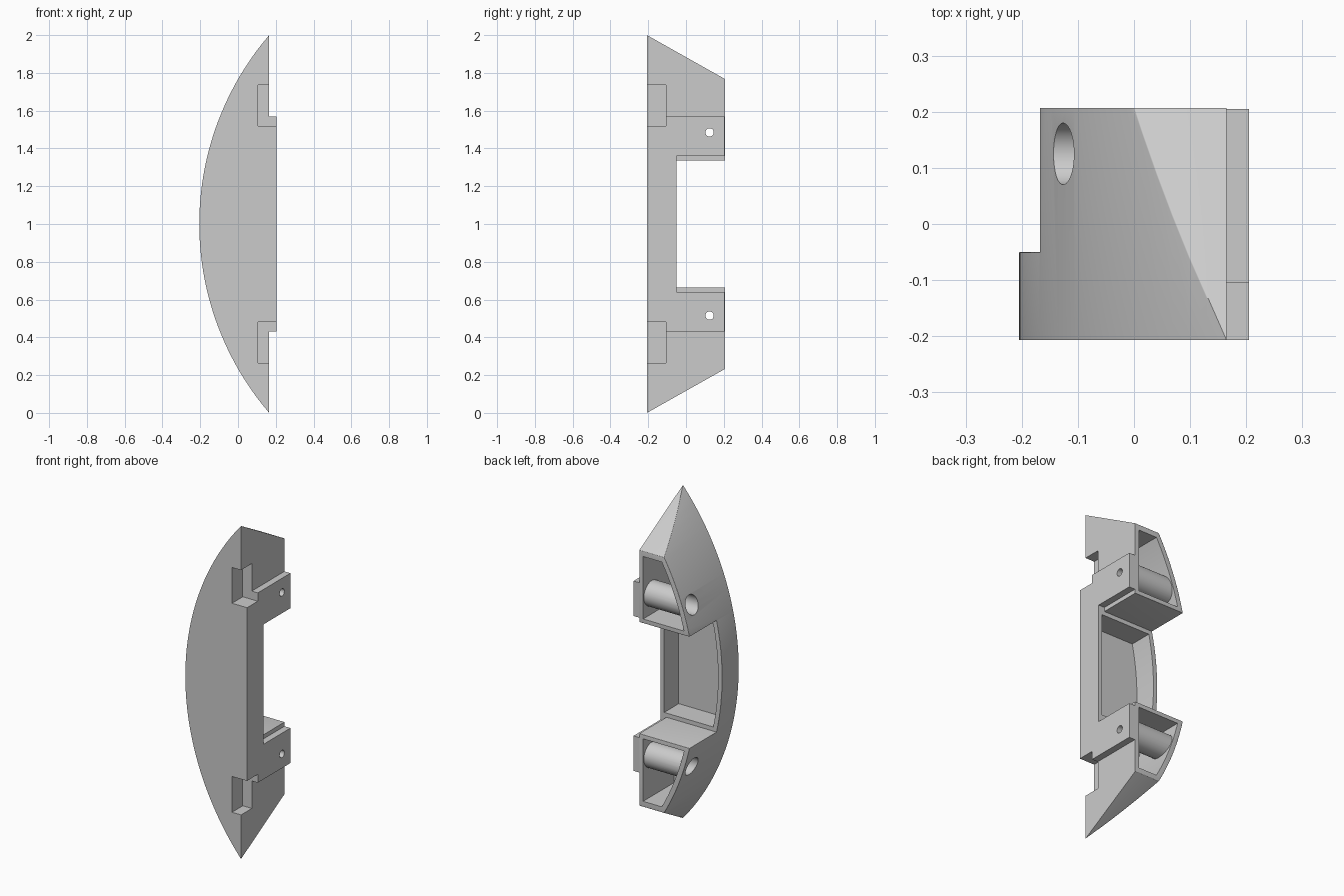
import bpy, bmesh, math
from mathutils import Vector

cube = bpy.data.objects.get("Cube")
if cube:
    bpy.data.objects.remove(cube, do_unlink=True)

grey = bpy.data.materials.new("plain grey")
grey.use_nodes = True
grey.diffuse_color = (0.6, 0.6, 0.6, 1)
grey.node_tree.nodes["Principled BSDF"].inputs["Base Color"].default_value = (0.6, 0.6, 0.6, 1)

R, CX, FLAT = 1.536, 1.331, 0.165      # outer arc radius, arc centre, flat side
FRONT, BACK, WAIST = -0.207, 0.207, -0.05
MIRROR = (1, -1)                        # upper and lower half, about z = 1


def prism(name, points, axis, lo, hi):
    """Extrude a 2D outline along x (points are y,z) or y (points are x,z)."""
    bm = bmesh.new()
    place = (lambda p, d: (d, *p)) if axis == "x" else (lambda p, d: (p[0], d, p[1]))
    face = bm.faces.new([bm.verts.new(place(p, lo)) for p in points])
    ext = bmesh.ops.extrude_face_region(bm, geom=[face])
    shift = Vector(place((0, 0), hi - lo))
    for v in ext["geom"]:
        if isinstance(v, bmesh.types.BMVert):
            v.co += shift
    bmesh.ops.recalc_face_normals(bm, faces=bm.faces)
    mesh = bpy.data.meshes.new(name)
    bm.to_mesh(mesh)
    bm.free()
    mesh.materials.append(grey)
    ob = bpy.data.objects.new(name, mesh)
    bpy.context.collection.objects.link(ob)
    return ob


def apply(ob, mod):
    bpy.context.view_layer.objects.active = ob
    bpy.ops.object.modifier_apply(modifier=mod.name)


def boolean(ob, other, operation="DIFFERENCE"):
    mod = ob.modifiers.new("cut", "BOOLEAN")
    mod.operation, mod.object, mod.solver = operation, other, "EXACT"
    apply(ob, mod)
    bpy.data.objects.remove(other, do_unlink=True)


def box(name, x, y, z):
    return prism(name, [(y[0], z[0]), (y[1], z[0]), (y[1], z[1]), (y[0], z[1])], "x", *x)


def rod(name, radius, z, x0, x1, n=40):
    turn = [math.tau * i / n for i in range(n)]
    return prism(name, [(0.125 + radius * math.cos(a), z + radius * math.sin(a)) for a in turn], "x", x0, x1)


def bow(name, inset, right, z0, z1, y0, y1, n=48):
    """Prism between the outer arc, moved in by inset, and a flat right side."""
    pts = []
    for i in range(n + 1):
        z = z0 + (z1 - z0) * i / n
        pts.append((min(right, CX - math.sqrt((R - inset) ** 2 - (z - 1) ** 2)), z))
    if pts[0][0] < right - 0.001:
        pts = [(right, z0)] + pts + [(right, z1)]
    return prism(name, pts, "y", y0, y1)


# Main body: bow shape trimmed to the side outline
body = bow("handle_body", 0, FLAT, 0, 2, FRONT, 0.3)
side = [(FRONT, 2.01), (FRONT, 2), (BACK, 1.767), (BACK, 1.335), (WAIST, 1.335)]
side = [(FRONT - 0.02, 2.01)] + side[1:]
side += [(y, 2 - z) for y, z in reversed(side)]
boolean(body, prism("outline", side, "x", -0.5, 0.5), "INTERSECT")

# Round the outer rear edges
bm = bmesh.new()
bm.from_mesh(body.data)
bmesh.ops.remove_doubles(bm, verts=bm.verts, dist=0.0005)
rounded = []
for e in bm.edges:
    mid = (e.verts[0].co + e.verts[1].co) / 2
    if len(e.link_faces) == 2 and e.calc_face_angle_signed(0) > 0.4:
        on_flat = all(v.co.x > FLAT - 0.002 for v in e.verts)
        on_front = all(v.co.y < FRONT + 0.002 for v in e.verts)
        if not on_flat and not on_front and abs(mid.z - 1) < 0.955:
            rounded.append(e)
bmesh.ops.bevel(bm, geom=rounded, offset=0.02, offset_type="OFFSET", segments=4,
                profile=0.5, affect="EDGES", clamp_overlap=True)
bm.to_mesh(body.data)
bm.free()

# Raised plate on the flat side
plate = [(FRONT, 1.57), (BACK - 0.002, 1.57), (BACK - 0.002, 1.36), (WAIST, 1.36)]
plate += [(y, 2 - z) for y, z in reversed(plate)]
boolean(body, prism("plate", plate, "x", 0.15, 0.205), "UNION")

# Hollow waist
boolean(body, bow("waist_pocket", 0.027, 0.18, 0.69, 1.31, -0.188, 0.1))

for s in MIRROR:
    def zz(a, b):
        return sorted((1 + s * (a - 1), 1 + s * (b - 1)))

    # Front corner notch
    boolean(body, box("notch", (0.105, 0.3), (-0.3, -0.105), zz(1.52, 1.735)))
    # Rear pocket
    boolean(body, bow("end_pocket", 0.03, 0.14, *zz(1.36, 1.735), -0.085, 0.3))
    # Screw tube across the pocket
    z = 1 + s * 0.485
    tube = rod("screw_tube", 0.075, z, -0.3, 0.15)
    boolean(tube, bow("trim", 0.025, 0.16, 0.1, 1.9, -0.3, 0.3), "INTERSECT")
    boolean(body, tube, "UNION")
    # Wide bore and small through hole
    boolean(body, rod("bore", 0.055, z, -0.4, 0.1))
    boolean(body, rod("screw_hole", 0.022, z, -0.4, 0.4, 24))

bpy.ops.object.select_all(action="DESELECT")
body.select_set(True)
bpy.context.view_layer.objects.active = body
bpy.ops.object.shade_smooth_by_angle(angle=math.radians(25))
